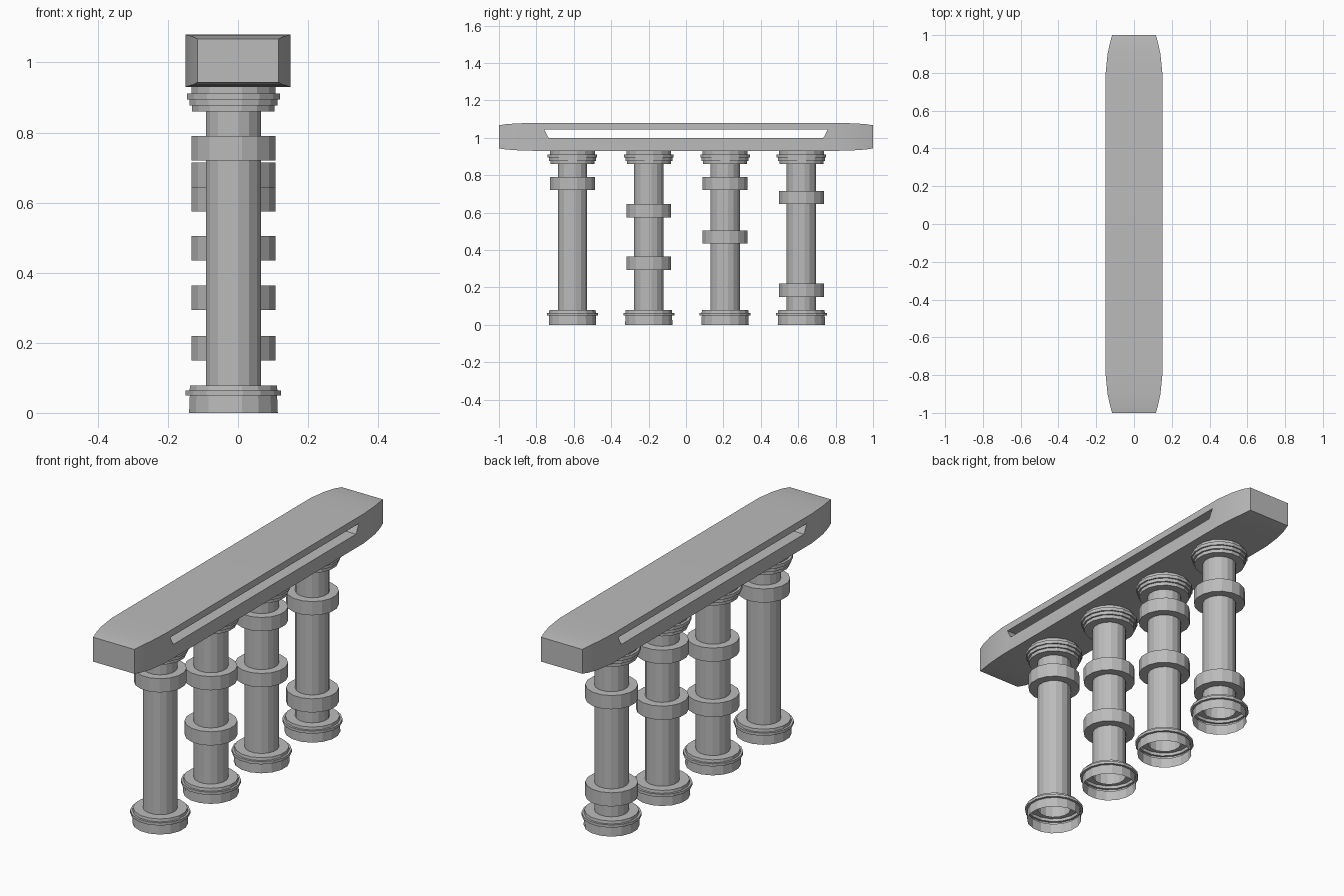
import bpy
import bmesh
from math import cos, sin, tau, radians

cube = bpy.data.objects.get("Cube")
if cube:
    bpy.data.objects.remove(cube, do_unlink=True)

stone = bpy.data.materials.new("grey_stone")
stone.use_nodes = True
GREY = (0.5, 0.5, 0.5, 1)
stone.diffuse_color = GREY
stone.node_tree.nodes["Principled BSDF"].inputs["Base Color"].default_value = GREY

SIDES = 16
COLUMN_X = -0.013


def make_object(name, bm):
    bmesh.ops.recalc_face_normals(bm, faces=bm.faces)
    mesh = bpy.data.meshes.new(name)
    bm.to_mesh(mesh)
    bm.free()
    mesh.materials.append(stone)
    obj = bpy.data.objects.new(name, mesh)
    bpy.context.collection.objects.link(obj)
    return obj


def loft(name, loops, capped=False):
    """Skin a list of equally long point loops."""
    bm = bmesh.new()
    rows = [[bm.verts.new(p) for p in loop] for loop in loops]
    n = len(rows[0])
    for a, b in zip(rows, rows[1:]):
        for i in range(n):
            j = (i + 1) % n
            bm.faces.new((a[i], a[j], b[j], b[i]))
    if capped:
        bm.faces.new(rows[0])
        bm.faces.new(rows[-1])
    return make_object(name, bm)


def turned(name, y, profile):
    """Faceted turned part from (radius, height) pairs."""
    angles = [tau * (i + 0.5) / SIDES for i in range(SIDES)]
    return loft(name, [[(COLUMN_X + r * cos(a), y + r * sin(a), z) for a in angles]
                       for r, z in profile])


# Columns: hollow shaft, open-bottomed base, capital and raised bands
SHAFT = 0.08
BASE = [(0.129, 0), (0.127, 0.05), (0.139, 0.05), (0.139, 0.064),
        (0.128, 0.064), (0.126, 0.078), (SHAFT, 0.078)]
CAPITAL = [(SHAFT, 0.86), (0.12, 0.86), (0.12, 0.877), (0.128, 0.877), (0.128, 0.894),
           (0.135, 0.894), (0.135, 0.911), (0.122, 0.911), (0.122, 0.935)]
BANDS = [[0.72], [0.575, 0.294], [0.72, 0.435], [0.645, 0.15]]

for i, bands in enumerate(BANDS):
    y = -0.607 + 0.408 * i
    tag = f"column_{i + 1}"
    turned(tag + "_shaft", y, [(SHAFT, 0.06), (SHAFT, 0.94)])
    turned(tag + "_base", y, BASE)
    turned(tag + "_capital", y, CAPITAL)
    for k, z in enumerate(bands):
        turned(f"{tag}_band_{k + 1}", y,
               [(SHAFT, z), (0.122, z), (0.122, z + 0.07), (SHAFT, z + 0.07)])

# Beam: long box whose ends curve inwards
END = [(1.0, 0.116, 0.062), (0.96, 0.127, 0.068), (0.9, 0.14, 0.072), (0.8, 0.15, 0.075)]
stations = [(-y, w, h) for y, w, h in END] + END[::-1]
MID = 1.005
beam = loft("beam", [[(-w, y, MID - h), (w, y, MID - h), (w, y, MID + h), (-w, y, MID + h)]
                     for y, w, h in stations], capped=True)

# Slot through the beam with slanted ends
outline = [(-0.735, 1.0), (0.735, 1.0), (0.758, 1.045), (-0.758, 1.045)]
cutter = loft("slot_cutter", [[(x, y, z) for y, z in outline] for x in (-0.3, 0.3)], capped=True)
cutter.hide_render = True

cut = beam.modifiers.new("slot", 'BOOLEAN')
cut.operation = 'DIFFERENCE'
cut.solver = 'EXACT'
cut.object = cutter
bpy.context.view_layer.objects.active = beam
beam.select_set(True)
bpy.ops.object.modifier_apply(modifier="slot")
bpy.data.objects.remove(cutter, do_unlink=True)
bpy.ops.object.shade_smooth_by_angle(angle=radians(25))
